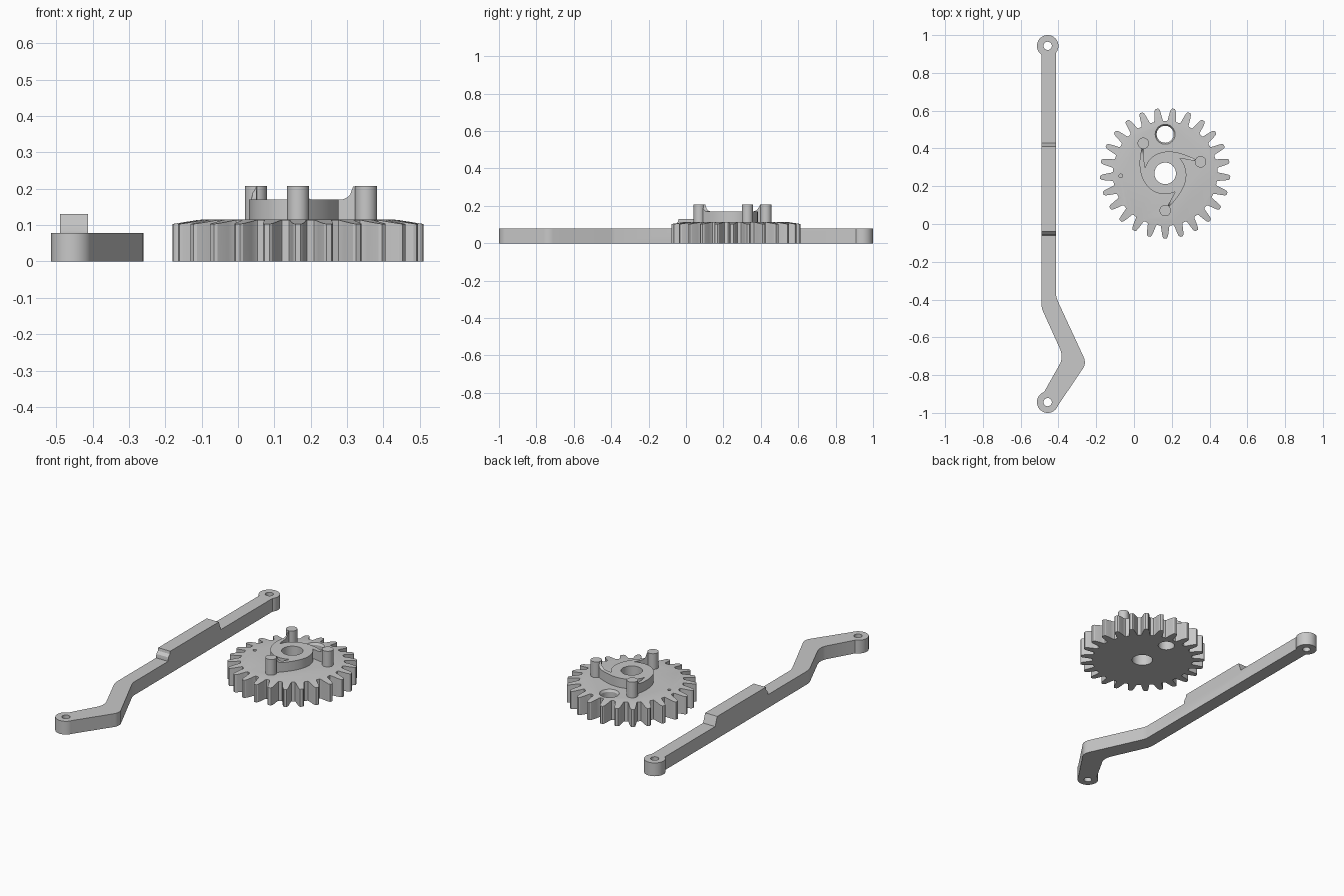
import bpy, bmesh
from math import sin, cos, radians, exp, sqrt, pi, hypot

if "Cube" in bpy.data.objects:
    bpy.data.objects.remove(bpy.data.objects["Cube"])

grey = bpy.data.materials.new("plain_grey")
grey.use_nodes = True
grey.diffuse_color = (0.58, 0.58, 0.58, 1)
grey.node_tree.nodes["Principled BSDF"].inputs["Base Color"].default_value = grey.diffuse_color


def finish(name, bm):
    bmesh.ops.recalc_face_normals(bm, faces=bm.faces[:])
    mesh = bpy.data.meshes.new(name)
    bm.to_mesh(mesh)
    bm.free()
    mesh.materials.append(grey)
    obj = bpy.data.objects.new(name, mesh)
    bpy.context.collection.objects.link(obj)
    return obj


def cylinder(name, x, y, z0, z1, r, r_top=None, n=40):
    bm = bmesh.new()
    bmesh.ops.create_cone(bm, cap_ends=True, segments=n, radius1=r,
                          radius2=r if r_top is None else r_top, depth=z1 - z0)
    bmesh.ops.translate(bm, verts=bm.verts[:], vec=(x, y, (z0 + z1) / 2))
    return finish(name, bm)


def prism(name, points, extrude):
    bm = bmesh.new()
    face = bm.faces.new([bm.verts.new(p) for p in points])
    out = bmesh.ops.extrude_face_region(bm, geom=[face])
    verts = [v for v in out["geom"] if isinstance(v, bmesh.types.BMVert)]
    bmesh.ops.translate(bm, verts=verts, vec=extrude)
    return finish(name, bm)


def combine(obj, parts, operation):
    """Apply a boolean with each part, then discard the part."""
    for part in parts:
        mod = obj.modifiers.new("bool", 'BOOLEAN')
        mod.object, mod.operation, mod.solver = part, operation, 'EXACT'
        part.hide_render = True
        graph = bpy.context.evaluated_depsgraph_get()
        mesh = bpy.data.meshes.new_from_object(obj.evaluated_get(graph))
        obj.modifiers.clear()
        obj.data = mesh
        bpy.data.objects.remove(part)


def smooth(obj):
    bpy.ops.object.select_all(action='DESELECT')
    obj.select_set(True)
    bpy.context.view_layer.objects.active = obj
    bpy.ops.object.shade_smooth_by_angle(angle=radians(25))


# ---- Gear body: toothed outline, top sloping down over the teeth ----
GX, GY, TEETH = 0.165, 0.268, 25
TOP, PIN_TOP, HUB_TOP = 0.115, 0.207, 0.17
half = [(5.2, 0.277), (4.4, 0.284), (3.7, 0.302), (2.9, 0.323), (2.2, 0.338), (1.2, 0.345)]
tooth = [(-a, r) for a, r in half] + [(a, r) for a, r in reversed(half)]


def polar(r, deg, z):
    return (GX + r * cos(radians(deg)), GY + r * sin(radians(deg)), z)


bm = bmesh.new()
low, high, inner = [], [], []
for i in range(TEETH):
    for a, r in tooth:
        ang = -90 + i * 360 / TEETH + a
        low.append(bm.verts.new(polar(r, ang, 0)))
        high.append(bm.verts.new(polar(r, ang, TOP - max(0, r - 0.27) * 0.16)))
        inner.append(bm.verts.new(polar(0.265, ang, TOP)))
count = len(low)
for i in range(count):
    j = (i + 1) % count
    bm.faces.new((low[i], low[j], high[j], high[i]))
    bm.faces.new((high[i], high[j], inner[j], inner[i]))
bm.faces.new(low)
bm.faces.new(inner)
gear = finish("gear", bm)

# ---- Hub core, and three spiral arms rising to pins ----
parts = [cylinder("hub_core", GX, GY, 0.1, HUB_TOP, 0.11, n=64)]


def spiral_arm(start, span):
    """Crescent that leaves a pin and merges into the hub, scooped on top."""
    stretch, steps, fillet = span / 108, 36, 0.037
    px, py, _ = polar(0.197, start, 0)
    bm = bmesh.new()
    rows = []
    for s in range(steps + 1):
        t = 108 * (s / steps) ** 1.5
        ang = start + t * stretch
        r_out = 0.108 + 0.089 * exp(-t / 28)
        r_in = 0.08 + 0.11 * exp(-t / 22)
        mx, my, _ = polar((r_out + r_in) / 2, ang, 0)
        d = min(max(hypot(mx - px, my - py) - 0.03, 0), fillet)
        z = PIN_TOP - 0.001 - sqrt(fillet ** 2 - (fillet - d) ** 2)
        z = max(z, HUB_TOP)
        rows.append([bm.verts.new(polar(r, ang, h))
                     for r, h in ((r_in, 0.1), (r_out, 0.1), (r_out, z), (r_in, z))])
    for a, b in zip(rows, rows[1:]):
        for k in range(4):
            m = (k + 1) % 4
            bm.faces.new((a[k], a[m], b[m], b[k]))
    bm.faces.new(rows[0])
    bm.faces.new(rows[-1])
    return finish("spiral_arm", bm)


for start, span in ((18, 108), (126, 144), (-90, 108)):
    x, y, _ = polar(0.197, start, 0)
    parts.append(spiral_arm(start, span))
    parts.append(cylinder("pin", x, y, 0.1, PIN_TOP, 0.03, n=32))
combine(gear, parts, 'UNION')

# ---- Gear holes: bore, countersunk side hole, small dimple ----
hole_y = GY + 0.207
combine(gear, [
    cylinder("bore", GX, GY, -0.1, 0.3, 0.057),
    cylinder("side_hole", GX, hole_y, -0.1, 0.3, 0.045),
    cylinder("countersink", GX, hole_y, 0.1, 0.12, 0.043, 0.056),
    cylinder("dimple", -0.07, 0.255, 0.1, 0.2, 0.01, n=16),
], 'DIFFERENCE')
smooth(gear)

# ---- Lever: long bar with a crank at the front end ----
LX, BAR, END = -0.457, 0.078, 0.943
outline = [(-0.49, END), (-0.49, -0.43), (-0.485, -0.455), (-0.39, -0.665),
           (-0.383, -0.69), (-0.383, -0.71), (-0.389, -0.735), (-0.478, -0.893),
           (LX, -END), (-0.41, -0.972), (-0.267, -0.76), (-0.261, -0.745),
           (-0.26, -0.728), (-0.264, -0.71), (-0.405, -0.405), (-0.412, -0.38),
           (-0.412, END)]
lever = prism("lever", [(x, y, 0) for x, y in outline], (0, 0, BAR))

# Raised middle block with a curved front step and a sloped rear step
step = [(-0.06, 0.06), (-0.06, 0.085), (-0.057, 0.1), (-0.05, 0.107), (-0.043, 0.114),
        (-0.04, 0.13), (0.41, 0.13), (0.43, BAR), (0.43, 0.06)]
raised = prism("raised_block", [(-0.49, y, z) for y, z in step], (0.078, 0, 0))
eyes = [cylinder("lever_eye", LX, s * END, 0, BAR, 0.057) for s in (1, -1)]
combine(lever, [raised] + eyes, 'UNION')
combine(lever, [cylinder("eye_hole", LX, s * END, -0.1, 0.2, 0.022, n=24)
                for s in (1, -1)], 'DIFFERENCE')
smooth(lever)
